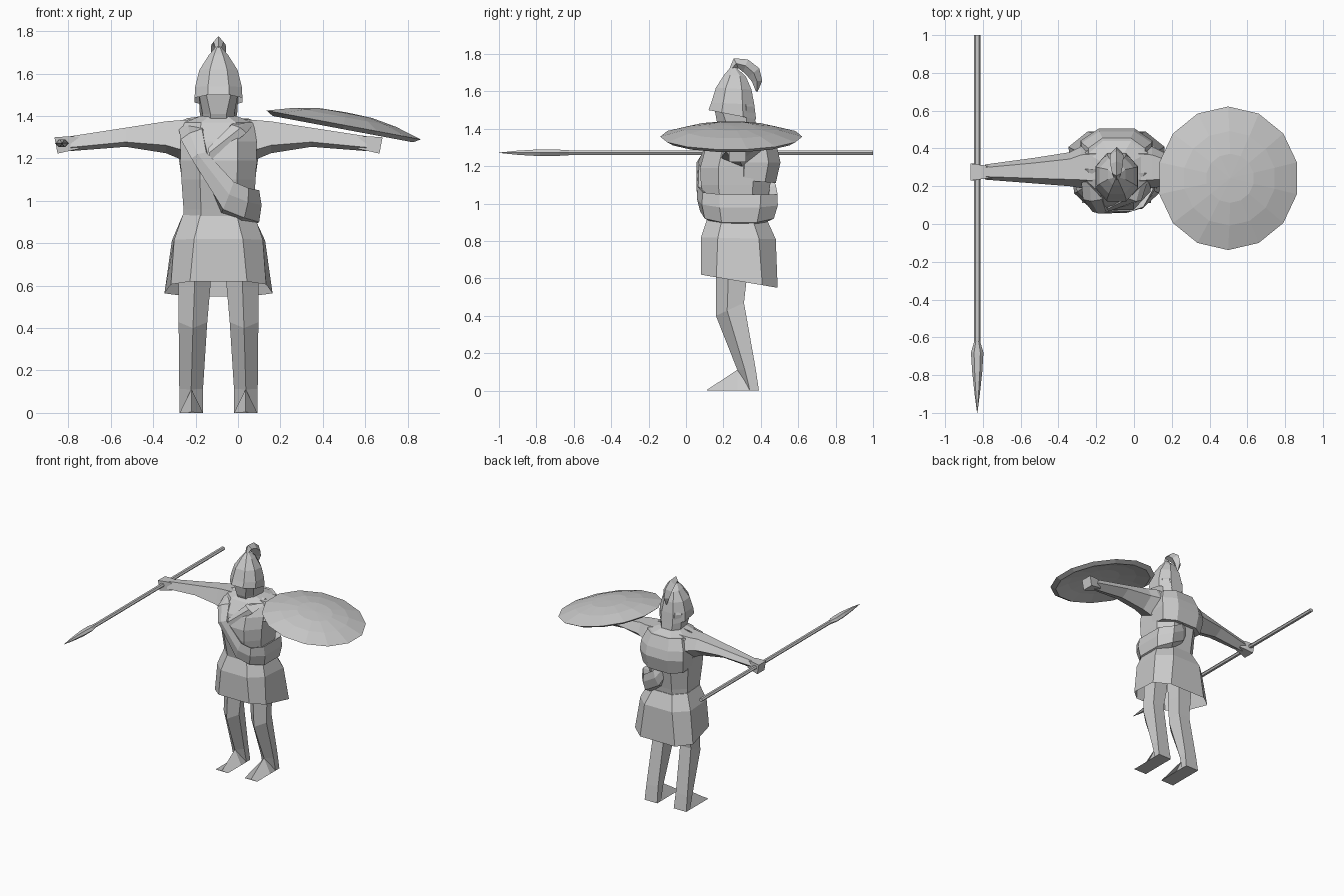
import bpy, bmesh, math
from mathutils import Vector, Matrix

CX = -0.092  # body centre line
grey = bpy.data.materials.new("plain_grey")
grey.diffuse_color = (0.6, 0.6, 0.6, 1)


def finish(name, bm):
    bmesh.ops.recalc_face_normals(bm, faces=bm.faces)
    me = bpy.data.meshes.new(name)
    bm.to_mesh(me)
    bm.free()
    me.materials.append(grey)
    ob = bpy.data.objects.new(name, me)
    bpy.context.collection.objects.link(ob)
    return ob


def loft(name, rings, cap_start=True, cap_end=True):
    """Skin a list of equally long point rings."""
    bm = bmesh.new()
    vs = [[bm.verts.new(p) for p in r] for r in rings]
    n = len(vs[0])
    for a, b in zip(vs, vs[1:]):
        for i in range(n):
            j = (i + 1) % n
            bm.faces.new((a[i], a[j], b[j], b[i]))
    if cap_start:
        bm.faces.new(vs[0])
    if cap_end:
        bm.faces.new(vs[-1])
    bmesh.ops.remove_doubles(bm, verts=bm.verts, dist=0.0005)
    return finish(name, bm)


def octagon(hx, y0, y1, zf, zb=None, c=0.5, front=1.0):
    """Chamfered ring with front height zf, back height zb and a front width factor."""
    zb = zf if zb is None else zb
    ym, hy = (y0 + y1) / 2, (y1 - y0) / 2
    pts = [(c, -1), (1, -c), (1, c), (c, 1), (-c, 1), (-1, c), (-1, -c), (-c, -1)]
    return [(CX + u * hx * (front if v < 0 else 1), ym + v * hy, zf + (zb - zf) * (v + 1) / 2)
            for u, v in pts]


def both_sides(name, rings, **kw):
    """Build a part on the right (-x) and its mirror on the left."""
    loft("right_" + name, rings, **kw)
    loft("left_" + name, [[(2 * CX - x, y, z) for x, y, z in r] for r in rings], **kw)


# Tunic body
loft("torso", [
    octagon(0.165, 0.13, 0.42, 0.86),
    octagon(0.165, 0.11, 0.43, 0.96),
    octagon(0.175, 0.08, 0.45, 1.10),
    octagon(0.180, 0.075, 0.465, 1.19),
    octagon(0.180, 0.10, 0.47, 1.28),
    octagon(0.165, 0.16, 0.45, 1.37),
    octagon(0.085, 0.19, 0.38, 1.40)])

# Cloth over the upper back
loft("back_cloth", [
    octagon(0.175, 0.25, 0.480, 1.13, 1.11),
    octagon(0.190, 0.25, 0.505, 1.22),
    octagon(0.185, 0.25, 0.490, 1.29),
    octagon(0.150, 0.24, 0.455, 1.375)])

# Skirt, longer at the back
loft("skirt", [
    octagon(0.255, 0.08, 0.49, 0.62, 0.55, 0.6, 0.88),
    octagon(0.220, 0.08, 0.48, 0.82, 0.81, 0.55, 0.95),
    octagon(0.168, 0.12, 0.43, 0.94, 0.92, 0.5)], cap_start=False)


def band(name, edges):
    """Thick cloth strip from (lower edge, upper edge) stations round the body."""
    mid, rings = Vector((CX, 0.28, 0)), []
    for lo, up in edges:
        lo, up = Vector(lo), Vector(up)
        inward = mid - (lo + up) / 2
        inward.z = 0
        inward = inward.normalized() * 0.05 - Vector((0, 0, 0.02))
        rings.append([lo, (lo + up) / 2 - inward * 0.25, up, up + inward, lo + inward])
    loft(name, rings)


# Sash from right shoulder to left hip, tucked in behind
band("sash", [
    ((-0.285, 0.29, 1.37), (-0.17, 0.29, 1.40)),
    ((-0.27, 0.13, 1.29), (-0.17, 0.13, 1.34)),
    ((-0.22, 0.065, 1.20), (-0.15, 0.07, 1.23)),
    ((-0.07, 0.075, 0.96), (-0.02, 0.065, 1.09)),
    ((0.03, 0.10, 0.92), (0.05, 0.09, 1.06)),
    ((0.10, 0.19, 0.90), (0.10, 0.18, 1.05)),
    ((0.10, 0.38, 0.90), (0.10, 0.40, 1.05)),
    ((0.03, 0.47, 0.92), (0.03, 0.49, 1.05)),
    ((-0.08, 0.46, 0.98), (-0.05, 0.48, 1.10)),
    ((-0.15, 0.42, 1.10), (-0.10, 0.43, 1.17))])

# Fold from left shoulder to the chest
band("chest_fold", [
    ((0.085, 0.27, 1.375), (-0.005, 0.27, 1.39)),
    ((0.04, 0.125, 1.32), (-0.03, 0.135, 1.36)),
    ((-0.13, 0.075, 1.19), (-0.14, 0.08, 1.25))])

# Neck cloth and face
loft("head", [
    octagon(0.075, 0.19, 0.38, 1.36),
    octagon(0.088, 0.17, 0.375, 1.41, front=0.85),
    octagon(0.095, 0.15, 0.36, 1.52, c=0.65),
    octagon(0.090, 0.17, 0.34, 1.58)])

# Pointed helmet
loft("helmet", [
    octagon(0.113, 0.12, 0.375, 1.50, 1.45, 0.45),
    octagon(0.110, 0.135, 0.365, 1.54, 1.53, 0.45),
    octagon(0.090, 0.16, 0.350, 1.62, 1.61, 0.45),
    octagon(0.046, 0.205, 0.320, 1.69, 1.68, 0.45),
    octagon(0.010, 0.24, 0.265, 1.73)], cap_start=False)

# Curled plume: y, z, half thickness, half width, thickness direction in degrees
plume = [(0.240, 1.715, 0.010, 0.012, 150), (0.268, 1.750, 0.030, 0.024, 115),
         (0.318, 1.737, 0.036, 0.034, 70), (0.362, 1.700, 0.038, 0.036, 40),
         (0.380, 1.655, 0.028, 0.028, 5), (0.378, 1.600, 0.005, 0.005, -15)]
rings = []
for y, z, t, w, a in plume:
    up = Vector((0, math.cos(math.radians(a)), math.sin(math.radians(a)))) * t
    p, side = Vector((CX, y, z)), Vector((w, 0, 0))
    rings.append([p + side, p + up, p - side, p - up])
loft("plume", rings)


# Arms: x, y front, y back, z low, z high
def arm_ring(x, y0, y1, z0, z1):
    ym, zm = (y0 + y1) / 2, (z0 + z1) / 2
    return [(x, ym, z0), (x, y0, z0 * 0.5 + zm * 0.5), (x, y0 * 0.6 + ym * 0.4, z1),
            (x, y1 * 0.6 + ym * 0.4, z1), (x, y1, zm)]


both_sides("arm", [arm_ring(*p) for p in [
    (-0.20, 0.18, 0.42, 1.18, 1.385), (-0.28, 0.19, 0.41, 1.20, 1.38),
    (-0.34, 0.20, 0.38, 1.225, 1.375), (-0.53, 0.215, 0.35, 1.255, 1.345),
    (-0.79, 0.235, 0.315, 1.235, 1.305)]])
# Hands, flaring to a slanted end
both_sides("hand", [[(x - s, y0, z0), (x - s, y1, z0), (x, y1, z1), (x, y0, z1)]
                    for x, s, y0, y1, z0, z1 in [(-0.75, 0, 0.245, 0.30, 1.245, 1.300),
                                                 (-0.79, 0, 0.24, 0.31, 1.237, 1.305),
                                                 (-0.866, -0.015, 0.23, 0.32, 1.223, 1.30)]])


# Legs: front ridge, outer and inner sides, back inset by b
def leg_ring(x0, x1, y0, y1, z0, z1, b):
    ym, zm = y0 * 0.6 + y1 * 0.4, z0 * 0.6 + z1 * 0.4
    return [((x0 + x1) / 2, y0, z0), (x1, ym, zm), (x1 - b, y1, z1), (x0 + b, y1, z1), (x0, ym, zm)]


both_sides("leg", [leg_ring(*p) for p in [
    (-0.28, -0.12, 0.15, 0.35, 0.84, 0.84, 0.02), (-0.28, -0.13, 0.16, 0.325, 0.60, 0.60, 0.02),
    (-0.28, -0.145, 0.16, 0.31, 0.40, 0.47, 0.02),
    (-0.277, -0.165, 0.275, 0.372, 0.11, 0.12, 0.005), (-0.275, -0.165, 0.31, 0.39, 0.0, 0.0, 0)]])

# Wedge shaped feet with a central ridge
both_sides("foot", [
    [(-0.275, 0.11, 0.0), (-0.165, 0.11, 0.0), (-0.22, 0.112, 0.004)],
    [(-0.275, 0.275, 0.0), (-0.165, 0.275, 0.0), (-0.22, 0.275, 0.112)],
    [(-0.275, 0.389, 0.0), (-0.165, 0.389, 0.0), (-0.22, 0.372, 0.11)]])


# Spear: shaft and blade along y
def spear_ring(y, rx, rz, n=6):
    return [(-0.83 + rx * math.cos(math.tau * k / n), y, 1.272 + rz * math.sin(math.tau * k / n))
            for k in range(n)]


loft("spear_shaft", [spear_ring(1.0, 0.017, 0.014), spear_ring(-0.63, 0.017, 0.014)])
loft("spear_head", [spear_ring(y, rx, rz) for y, rx, rz in [
    (-0.62, 0.015, 0.015), (-0.68, 0.033, 0.019), (-0.78, 0.027, 0.021),
    (-0.90, 0.014, 0.013), (-1.0, 0.001, 0.001)]])

# Round domed shield with a thin hollow shell, tilted outward
profile = [(0.002, 0.057), (0.13, 0.053), (0.25, 0.033), (0.345, 0.006), (0.380, -0.004),
           (0.345, -0.024), (0.25, 0.004), (0.13, 0.024), (0.002, 0.028)]
tilt = Matrix.Translation((0.499, 0.242, 1.362)) @ Matrix.Rotation(math.radians(10.6), 4, 'Y')
loft("shield", [[tilt @ Vector((r * math.cos(math.tau * (k + 0.5) / 14),
                                r * math.sin(math.tau * (k + 0.5) / 14), h))
                 for k in range(14)] for r, h in profile])
